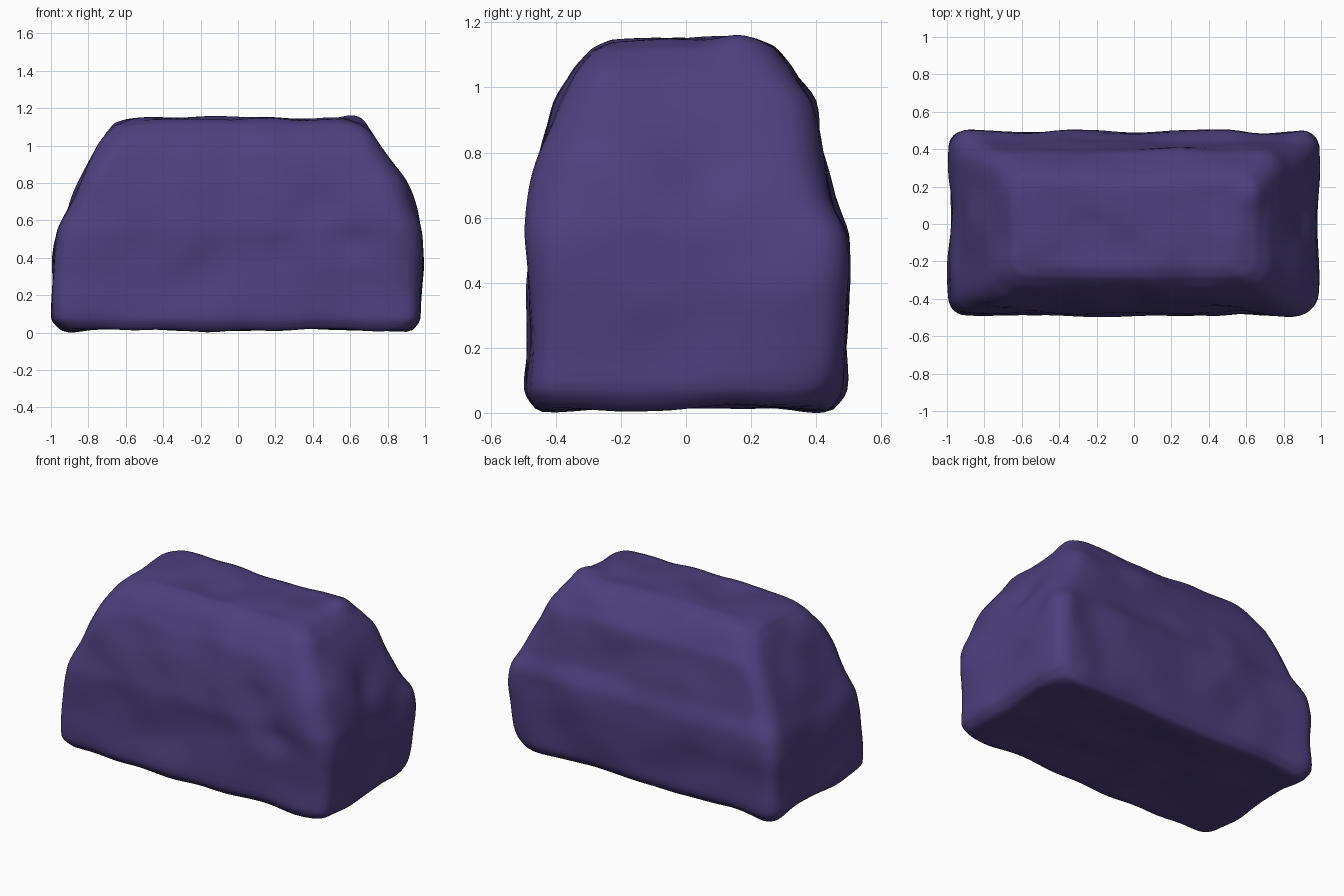
import bpy
import bmesh
import math
from mathutils import Vector, noise

cube = bpy.data.objects.get("Cube")
if cube:
    bpy.data.objects.remove(cube, do_unlink=True)

# Stone colour
stone = bpy.data.materials.new("dusky purple stone")
stone.use_nodes = True
colour = (0.074, 0.051, 0.207, 1)
stone.diffuse_color = colour
shader = stone.node_tree.nodes["Principled BSDF"]
shader.inputs["Base Color"].default_value = colour
shader.inputs["Roughness"].default_value = 0.9

# Block outline: height, left and right x, front and back y, corner radius
OUTLINE = [
    (0.03, -0.03, 0.03, -0.02, 0.02, 0.01),
    (0.03, -0.5, 0.5, -0.22, 0.22, 0.05),
    (0.01, -0.93, 0.92, -0.45, 0.44, 0.07),
    (0.07, -0.99, 0.97, -0.49, 0.485, 0.08),
    (0.25, -0.99, 0.98, -0.48, 0.495, 0.09),
    (0.40, -0.985, 0.985, -0.48, 0.50, 0.10),
    (0.55, -0.96, 0.97, -0.48, 0.49, 0.11),
    (0.66, -0.91, 0.93, -0.46, 0.44, 0.12),
    (0.80, -0.85, 0.87, -0.44, 0.415, 0.12),
    (0.96, -0.77, 0.785, -0.40, 0.39, 0.12),
    (1.06, -0.71, 0.72, -0.34, 0.32, 0.11),
    (1.12, -0.66, 0.65, -0.285, 0.265, 0.10),
    (1.145, -0.58, 0.57, -0.23, 0.20, 0.09),
    (1.145, -0.3, 0.3, -0.12, 0.1, 0.05),
    (1.145, -0.03, 0.03, -0.02, 0.02, 0.01),
]

# Lumps and hollows: centre, reach, push along the surface
LUMPS = [
    ((0.88, -0.22, 0.68), 0.24, 0.03), ((0.92, 0.05, 0.72), 0.13, -0.03),
    ((0.62, 0.16, 1.12), 0.10, 0.03), ((0.60, -0.48, 0.49), 0.11, -0.035),
    ((0.75, -0.44, 0.66), 0.20, 0.02), ((0.42, -0.44, 0.75), 0.15, -0.02),
    ((-0.97, -0.35, 0.18), 0.18, 0.015), ((-0.98, 0.05, 0.30), 0.20, -0.02),
    ((-0.10, -0.48, 0.45), 0.22, -0.02), ((-0.45, 0.50, 0.28), 0.20, -0.025),
    ((0.65, 0.50, 0.25), 0.16, -0.025), ((-0.40, 0.47, 0.62), 0.25, 0.015),
    ((0.95, 0.45, 0.48), 0.16, 0.02), ((0.95, 0.45, 0.03), 0.12, -0.03),
    ((0.30, 0.0, 1.14), 0.15, 0.012), ((-0.25, 0.0, 1.14), 0.12, -0.015),
]


def ring_points(z, left, right, front, back, r):
    """Rounded rectangle with the same point count at every height."""
    corners = []
    centres = [(right - r, back - r), (left + r, back - r),
               (left + r, front + r), (right - r, front + r)]
    for k, (cx, cy) in enumerate(centres):
        for i in range(8):
            a = (k + i / 7) * math.pi / 2
            corners.append(Vector((cx + r * math.cos(a),
                                   cy + r * math.sin(a), z)))
    points = []
    for i, p in enumerate(corners):
        q = corners[(i + 1) % len(corners)]
        steps = (28, 14)[(i // 8) % 2] if i % 8 == 7 else 1
        points += [p.lerp(q, s / steps) for s in range(steps)]
    return points


# Loft the block
bm = bmesh.new()
rings = []
for low, high in zip(OUTLINE, OUTLINE[1:]):
    for s in range(5):
        row = [a + (b - a) * s / 5 for a, b in zip(low, high)]
        rings.append([bm.verts.new(p) for p in ring_points(*row)])
rings.append([bm.verts.new(p) for p in ring_points(*OUTLINE[-1])])
for lower, upper in zip(rings, rings[1:]):
    for i in range(len(lower)):
        j = (i + 1) % len(lower)
        bm.faces.new((lower[i], lower[j], upper[j], upper[i]))
bm.faces.new(reversed(rings[0]))
bm.faces.new(rings[-1])


def soften(times):
    for _ in range(times):
        bmesh.ops.smooth_vert(bm, verts=bm.verts, factor=0.5, use_axis_x=True,
                              use_axis_y=True, use_axis_z=True)


# Weather the surface with gentle swells and the lumps
soften(2)
bm.normal_update()
offsets = []
for v in bm.verts:
    p = v.co
    push = 0.022 * noise.noise(p * 4 + Vector((3.1, 7.4, 1.7)))
    for centre, reach, amount in LUMPS:
        d = (p - Vector(centre)).length / reach
        push += amount * math.exp(-d * d * 1.5)
    offsets.append(v.normal * push)
for v, offset in zip(bm.verts, offsets):
    v.co += offset
soften(1)

# Rest the lowest point on the ground
bmesh.ops.translate(bm, verts=bm.verts,
                    vec=(0, 0, -min(v.co.z for v in bm.verts)))

mesh = bpy.data.meshes.new("boulder")
bm.to_mesh(mesh)
bm.free()
mesh.materials.append(stone)
boulder = bpy.data.objects.new("boulder", mesh)
bpy.context.collection.objects.link(boulder)
for face in mesh.polygons:
    face.use_smooth = True
